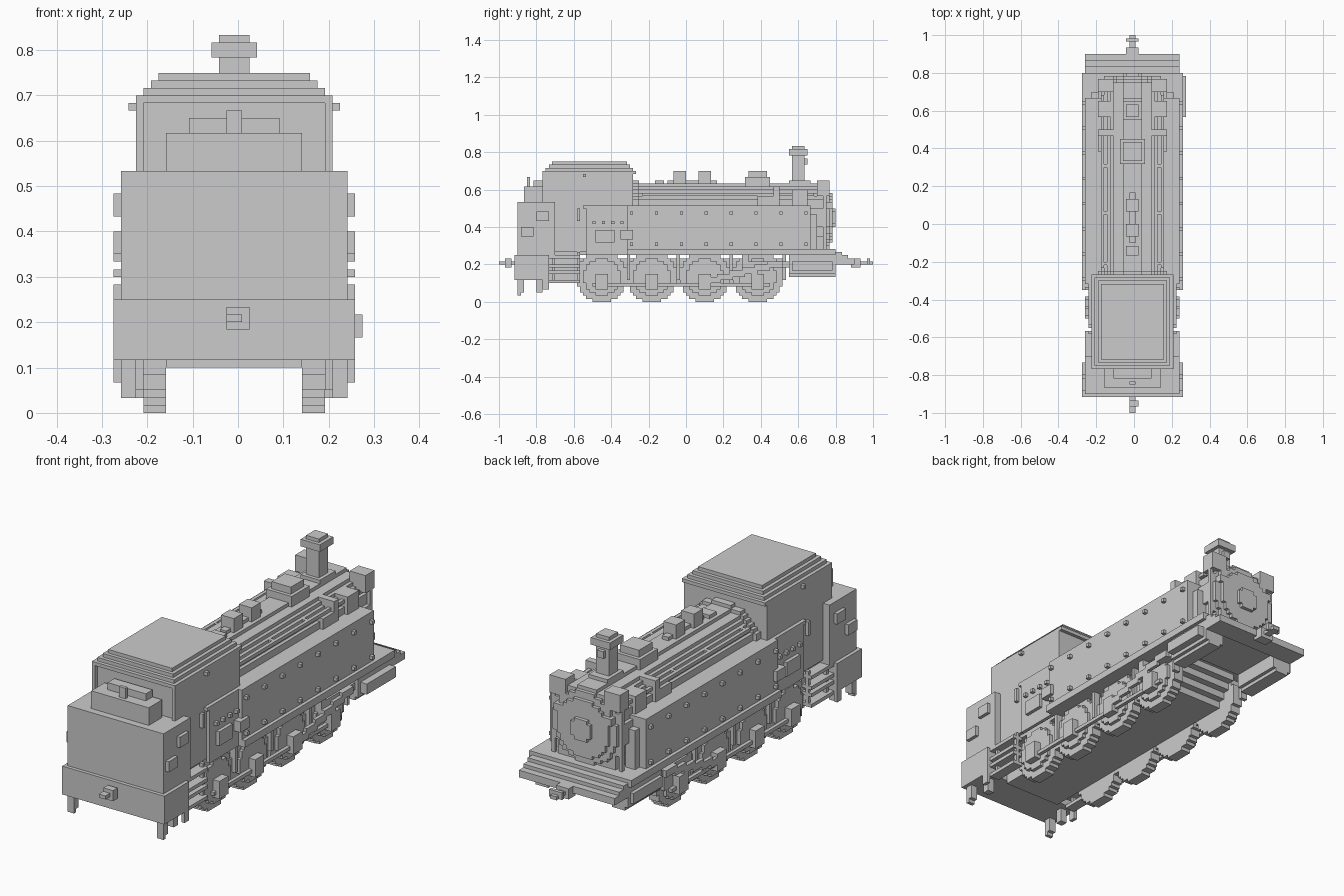
import bpy
import bmesh
from math import sqrt
from mathutils import Vector

UNIT = 1 / 60       # edge of one building block
SHIFT = -0.5        # the body sits half a block off centre

default_cube = bpy.data.objects.get("Cube")
if default_cube:
    bpy.data.objects.remove(default_cube)


def finish(name, bm):
    bmesh.ops.recalc_face_normals(bm, faces=bm.faces[:])
    for vert in bm.verts:
        vert.co = (vert.co + Vector((SHIFT, 0, 0))) * UNIT
    mesh = bpy.data.meshes.new(name)
    bm.to_mesh(mesh)
    bm.free()
    obj = bpy.data.objects.new(name, mesh)
    bpy.context.scene.collection.objects.link(obj)
    return obj


def box(name, x, y, z):
    """Block between pairs of limits; a single x means symmetric."""
    x = x if isinstance(x, tuple) else (-x, x)
    bm = bmesh.new()
    bmesh.ops.create_cube(bm, size=1)
    for vert in bm.verts:
        vert.co = [lim[0] if c < 0 else lim[1] for c, lim in zip(vert.co, (x, y, z))]
    return finish(name, bm)


def pair(name, x, y, z):
    """Block on the left side and its mirror image on the right."""
    box("left_" + name, x, y, z)
    box("right_" + name, (-x[1], -x[0]), y, z)


def stepped_circle(radius):
    quarter = []
    for k in range(radius):
        half = round(sqrt(radius ** 2 - (k + 0.5) ** 2))
        quarter += [(half, k), (half, k + 1)]
    back = quarter[::-1]
    loop = quarter + [(-u, v) for u, v in back]
    loop += [(-u, -v) for u, v in quarter] + [(u, -v) for u, v in back]
    return list(dict.fromkeys(loop))


def disc(name, axis, centre, radius, span):
    """Stair-stepped cylinder; centre is (x or y, z)."""
    bm = bmesh.new()
    verts = []
    for u, v in stepped_circle(radius):
        a, b = centre[0] + u, centre[1] + v
        verts.append(bm.verts.new((span[0], a, b) if axis == "x" else (a, span[0], b)))
    face = bm.faces.new(verts)
    moved = bmesh.ops.extrude_face_region(bm, geom=[face])["geom"]
    length = span[1] - span[0]
    offset = Vector((length, 0, 0) if axis == "x" else (0, length, 0))
    bmesh.ops.translate(bm, vec=offset, verts=[g for g in moved if isinstance(g, bmesh.types.BMVert)])
    return finish(name, bm)


def disc_pair(name, centre, radius, span):
    disc("left_" + name, "x", centre, radius, span)
    disc("right_" + name, "x", centre, radius, (-span[1], -span[0]))


# Bunker and rear beam
box("rear_beam", x=16, y=(-55, -44), z=(7, 15))
box("bunker_body", x=15, y=(-54, -42), z=(15, 32))
box("bunker_coal_rail", x=9, y=(-52, -46), z=(32, 37))
box("bunker_lid", x=6, y=(-49, -46), z=(37, 39))
box("bunker_lamp", x=(-1, 1), y=(-51, -50), z=(37, 40))
pair("bunker_upper_hatch", x=(15, 16), y=(-48, -44), z=(26, 29))
pair("bunker_lower_hatch", x=(15, 16), y=(-53, -49), z=(21, 24))
pair("rear_guard", x=(13, 15), y=(-54, -52), z=(3, 7))
pair("rear_guard_foot", x=(13, 15), y=(-54, -53), z=(2, 3))
pair("rear_hanger", x=(12, 14), y=(-48, -46), z=(3, 7))
pair("rear_hanger_plate", x=(15, 16), y=(-46, -44), z=(4, 7))

# Couplings at both ends
box("rear_coupling_bar", x=1, y=(-60, -55), z=(12, 13))
box("rear_coupling_block", x=(-1, 2), y=(-58, -56), z=(11, 14))
box("front_coupling_bar", x=1, y=(54, 60), z=(12, 13))
box("front_coupling_block", x=2, y=(53, 56), z=(11, 14))
box("front_coupling_hook", x=(-2, 2), y=(58, 59), z=(12, 14))

# Cab with layered roof
box("cab_core", x=12, y=(-45, -17), z=(15, 41))
pair("cab_side_sheet", x=(12, 13), y=(-46, -17), z=(31, 41))
pair("cab_door", x=(12, 13), y=(-42, -17), z=(16, 31))
pair("cab_lower_panel", x=(13, 14), y=(-32, -18), z=(15, 30))
pair("cab_panel_rim", x=(13, 14), y=(-33, -19), z=(30, 31))
pair("cab_tool_box", x=(14, 15), y=(-29, -23), z=(19, 23))
pair("cab_small_box", x=(14, 16), y=(-21, -17), z=(20, 23))
pair("cab_handle", x=(13, 14), y=(-35, -34), z=(26, 30))
pair("cab_vent", x=(13, 14), y=(-33, -32), z=(40, 41))
for i in range(4):
    pair("cab_rivet", x=(14, 15), y=(-30 + 3 * i, -29 + 3 * i), z=(25, 26))
    box("roof_layer", x=13 - i, y=(-46 + i, -16 - i), z=(41 + i, 42 + i))

# Ladder under the cab door
for height in (7, 10, 12, 15):
    pair("ladder_rung", x=(12, 15), y=(-44, -34), z=(height - 1, height))
pair("ladder_front_upright", x=(13, 14), y=(-35, -34), z=(6, 16))
pair("ladder_rear_upright", x=(13, 14), y=(-43, -42), z=(6, 16))

# Side tanks with rivets
box("side_tanks", x=15, y=(-19, 40), z=(17, 31))
for i in range(8):
    along = round(-18 + 8 * i)
    for height in (18, 28):
        pair("tank_rivet", x=(15, 16), y=(along, along + 1), z=(height, height + 1))

# Running boards, front platform and frame
box("running_board", x=16, y=(-19, 48), z=(15, 17))
box("platform_base", x=15, y=(33, 48), z=(13, 15))
for i in range(3):
    box("platform_step", x=15, y=(48 + 2 * i, 50 + 2 * i), z=(12, 16 - i))
for i in range(4):
    box("main_frame", x=9, y=(-44, 25 + 2 * i), z=(6 + 2 * i, 8 + 2 * i))
box("smokebox_saddle", x=9, y=(36, 45), z=(16, 20))

# Boiler and smokebox
disc("boiler", "y", (0, 27), 11, (-17, 42))
disc("smokebox", "y", (0, 27), 11, (42, 45))
for i, radius in enumerate((10, 8, 3)):
    disc("smokebox_door_layer", "y", (0, 27), radius, (45 + i, 46 + i))
disc("cab_boiler_ring", "y", (0, 27), 12, (-17, -15))
pair("door_hinge", x=(6, 9), y=(46, 47), z=(30, 32))
pair("smokebox_box", x=(6, 11), y=(42, 46), z=(34, 39))
pair("smokebox_post", x=(10, 11), y=(44, 45), z=(17, 34))
pair("tank_front_step", x=(10, 13), y=(40, 42), z=(17, 28))
pair("boiler_handrail", x=(9, 10), y=(-14, 41), z=(34, 35))
for along in (-13, 3, 18, 38):
    pair("handrail_stanchion", x=(7, 10), y=(along, along + 1), z=(34, 35))

# Boiler top fittings
box("safety_valve_rear", x=2, y=(-4, 0), z=(37, 42))
box("safety_valve_front", x=2, y=(4, 8), z=(37, 42))
box("valve_base", x=1, y=(-6, 10), z=(37, 39))
box("whistle", x=2, y=(-10, -7), z=(37, 39))
box("sand_dome", x=4, y=(19, 27), z=(37, 40))
box("sand_dome_lid", x=3, y=(20, 26), z=(40, 42))
pair("sand_pipe", x=(5, 11), y=(28, 30), z=(31, 37))
pair("sand_valve", x=(8, 11), y=(23, 28), z=(31, 34))
pair("steam_pipe", x=(7, 11), y=(34, 39), z=(31, 36))

# Chimney
box("chimney_base", x=3, y=(33, 40), z=(37, 39))
box("chimney_stack", x=2, y=(34, 38), z=(38, 50))
box("chimney_cap", x=3, y=(33, 39), z=(47, 49))
box("chimney_lamp", x=1, y=(38, 39), z=(44, 46))

# Wheels and coupling rods
for along in (-27, -11, 6, 23):
    disc_pair("wheel", (along, 8), 8, (9, 12))
    disc_pair("wheel_boss", (along, 8), 6, (12, 13))
    pair("crank", x=(13, 15), y=(along - 2, along + 2), z=(4, 9))
    pair("brake_hanger", x=(11, 13), y=(along + 8, along + 9), z=(7, 15))
pair("coupling_rod", x=(13, 14), y=(-30, 27), z=(5, 6))

# Cylinders and drive rods
for side, label in ((1, "left"), (-1, "right")):
    disc(label + "_cylinder", "y", (side * 12, 11), 3, (33, 48))
pair("cylinder_casing", x=(10, 15), y=(33, 48), z=(9, 13))
pair("cylinder_cover", x=(15, 16), y=(34, 47), z=(10, 13))
box("cylinder_plate", x=(16, 17), y=(34, 47), z=(10, 13))
pair("slide_bar", x=(12, 14), y=(20, 33), z=(11, 13))
pair("motion_bracket", x=(12, 14), y=(18, 20), z=(9, 15))
for i in range(6):
    pair("drive_rod_step", x=(14, 15), y=(6 + 4 * i, 11 + 4 * i), z=(6 + i, 8 + i))
